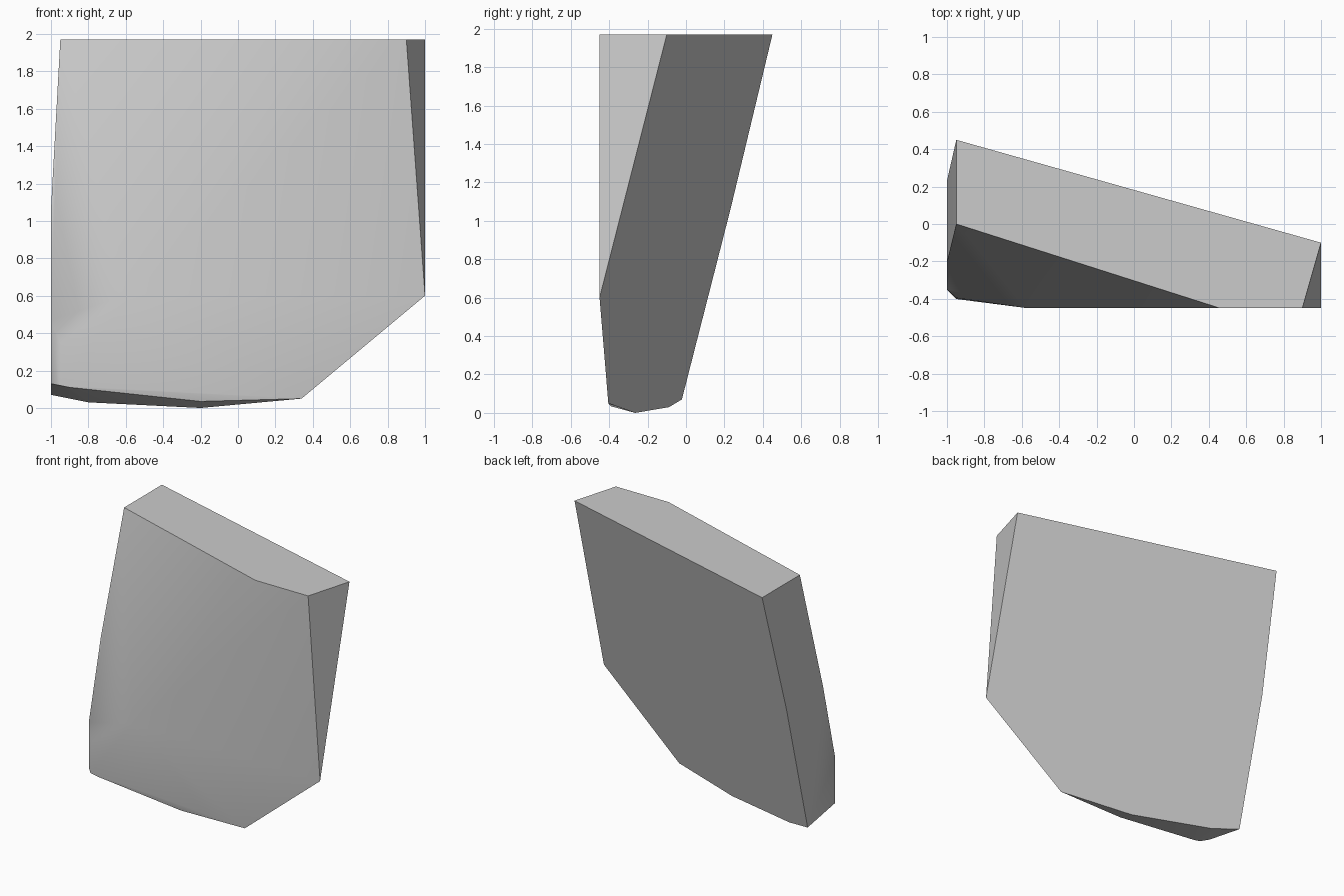
import bpy
import bmesh
from math import radians

# Remove the default cube
default_cube = bpy.data.objects.get("Cube")
if default_cube:
    bpy.data.objects.remove(default_cube, do_unlink=True)

TOP = 1.97
FRONT = -0.45


def flat_material(name, value):
    """One plain grey surface colour."""
    material = bpy.data.materials.new(name)
    material.use_nodes = True
    colour = (value, value, value, 1.0)
    material.diffuse_color = colour
    shader = material.node_tree.nodes["Principled BSDF"]
    shader.inputs["Base Color"].default_value = colour
    shader.inputs["Roughness"].default_value = 0.8
    return material


def back_depth(x, z):
    """Depth of the tilted flat back plane."""
    return -0.10 - 0.282 * (x - 1) + 0.2555 * (z - TOP)


def slope_depth(x, z):
    """Depth of the sloping upper left front plane."""
    return -0.319 * (x + 0.95) + 0.244 * (z - TOP)


def foot_depth(z):
    """Depth of the lower front plane, which tucks in towards the foot."""
    return FRONT + 0.10 * (0.61 - z)


# Outline of the flat back, as x and z
back_outline = [(-0.95, TOP), (1, TOP), (1, 0.6), (0.34, 0.05),
                (-0.2, 0), (-0.8, 0.03), (-1, 0.07), (-1, 1.06)]

# Corners of the sloping upper left front, as x and z
slope_outline = [(-0.95, TOP), (-1, 1.06), (-1, 0.47), (-0.95, 0.35)]

# Corners of the upright front panel, as x and z
panel_outline = [(0.46, TOP), (0.9, TOP), (1, 0.6), (-0.57, 0.61)]

# Lower front rim, as x and z
foot_outline = [(-0.95, 0.12), (-0.9, 0.11), (-0.2, 0.035)]

corners = [(x, back_depth(x, z), z) for x, z in back_outline]
corners += [(x, slope_depth(x, z), z) for x, z in slope_outline]
corners += [(x, FRONT, z) for x, z in panel_outline]
corners += [(x, foot_depth(z), z) for x, z in foot_outline]
corners.append((-1, -0.35, 0.13))  # chamfered lower left corner

# Wrap the corners in one closed convex block
bm = bmesh.new()
for corner in corners:
    bm.verts.new(corner)
bmesh.ops.remove_doubles(bm, verts=bm.verts[:], dist=0.01)
bmesh.ops.convex_hull(bm, input=bm.verts[:])
loose = [vert for vert in bm.verts if not vert.link_faces]
bmesh.ops.delete(bm, geom=loose, context="VERTS")

# Merge the triangles of each flat side
bmesh.ops.dissolve_limit(bm, angle_limit=radians(2),
                         verts=bm.verts[:], edges=bm.edges[:])
bmesh.ops.recalc_face_normals(bm, faces=bm.faces[:])

mesh = bpy.data.meshes.new("faceted_block")
bm.to_mesh(mesh)
bm.free()
mesh.materials.append(flat_material("stone_grey", 0.6))

block = bpy.data.objects.new("faceted_block", mesh)
bpy.context.collection.objects.link(block)

# Soft front, crisp outer edges
bpy.ops.object.select_all(action="DESELECT")
block.select_set(True)
bpy.context.view_layer.objects.active = block
bpy.ops.object.shade_smooth_by_angle(angle=radians(45))
